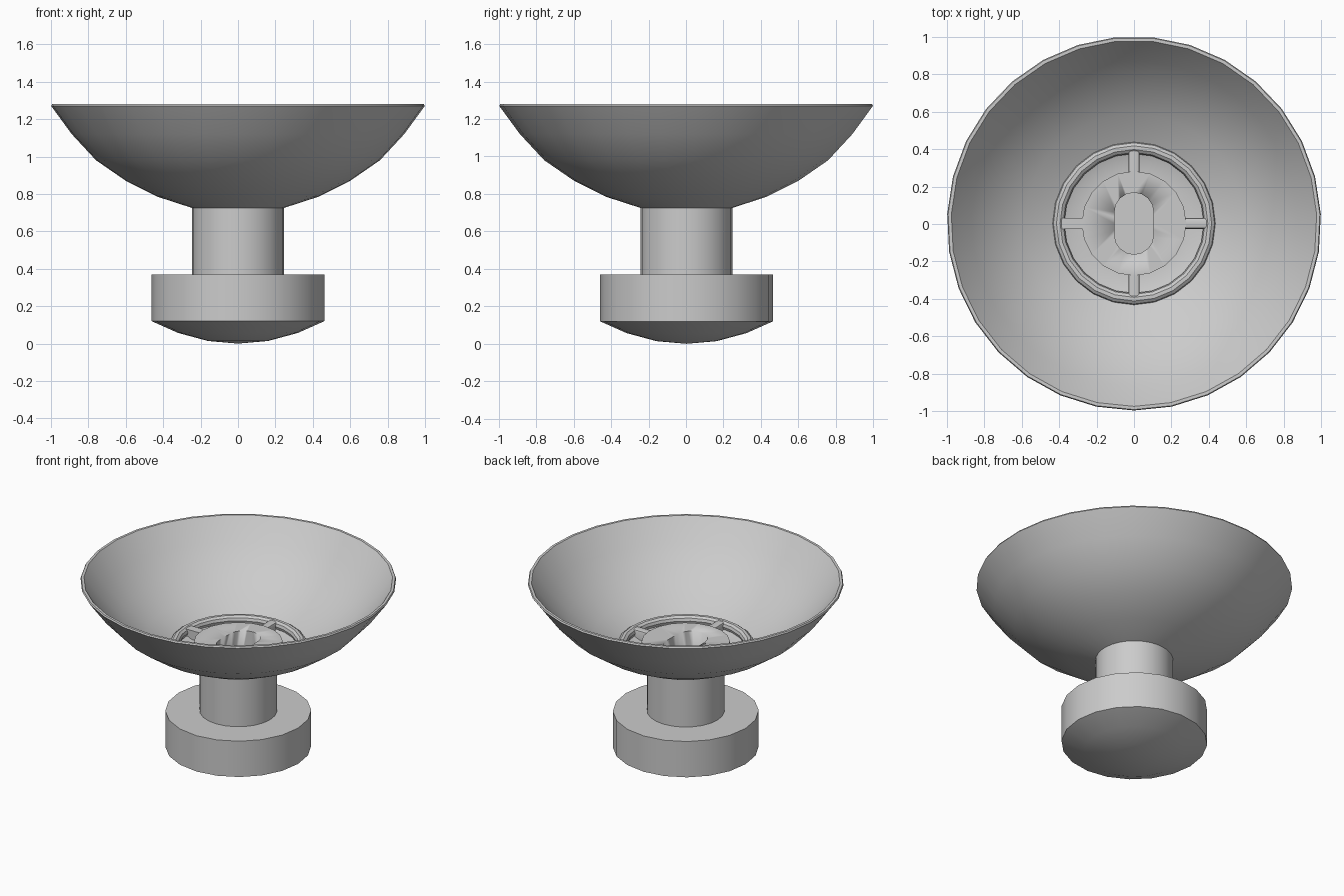
import bpy, bmesh, math

if "Cube" in bpy.data.objects:
    bpy.data.objects.remove(bpy.data.objects["Cube"])

CY = 0.003  # odd-sided rings are re-centred with this small offset


def finish(name, bm, angle=35):
    bmesh.ops.remove_doubles(bm, verts=bm.verts, dist=1e-5)
    bmesh.ops.recalc_face_normals(bm, faces=bm.faces)
    me = bpy.data.meshes.new(name)
    bm.to_mesh(me)
    bm.free()
    ob = bpy.data.objects.new(name, me)
    bpy.context.collection.objects.link(ob)
    bpy.ops.object.select_all(action='DESELECT')
    ob.select_set(True)
    bpy.context.view_layer.objects.active = ob
    bpy.ops.object.shade_smooth_by_angle(angle=math.radians(angle))
    return ob


def lathe(name, profile, segs, closed=False):
    """Revolve (radius, z) points around z, first vertex at the front."""
    bm = bmesh.new()
    vs = [bm.verts.new((0, CY - r, z)) for r, z in profile]
    pairs = list(zip(vs, vs[1:])) + ([(vs[-1], vs[0])] if closed else [])
    edges = [bm.edges.new(p) for p in pairs]
    bmesh.ops.spin(bm, geom=vs + edges, cent=(0, CY, 0), axis=(0, 0, 1),
                   angle=2 * math.pi, steps=segs, use_merge=True)
    return finish(name, bm)


# wide thin bowl: outside from the stem to the rim, then back down inside
lathe("bowl", [(0.245, 0.725), (0.43, 0.785), (0.60, 0.87), (0.76, 0.98),
               (0.89, 1.12), (1.0, 1.27), (0.995, 1.28), (0.978, 1.28),
               (0.87, 1.14), (0.74, 1.01), (0.585, 0.9), (0.42, 0.82),
               (0.34, 0.785), (0.245, 0.785)], 31, closed=True)

# rounded foot and stem
lathe("base", [(0, 0.0), (0.16, 0.014), (0.32, 0.057), (0.462, 0.12),
               (0.462, 0.37), (0, 0.37)], 20)
lathe("stem", [(0.245, 0.36), (0.245, 0.75)], 24)

# raised round ring in the bowl
ring = [(0.405 + 0.032 * math.cos(a), 0.822 + 0.032 * math.sin(a))
        for a in (i * math.pi / 5 for i in range(10))]
lathe("drain_ring", ring, 24, closed=True)

# centre hub with an elongated hole
hub = lathe("drain_hub", [(0, 0.60), (0.235, 0.60), (0.235, 0.77),
                          (0.28, 0.77), (0.28, 0.855), (0, 0.855)], 20)
bm = bmesh.new()
outline = []
for sign in (1, -1):
    for i in range(9):
        a = i * math.pi / 8 + (0 if sign > 0 else math.pi)
        outline.append(bm.verts.new((0.105 * math.cos(a),
                       CY + sign * 0.06 + 0.105 * math.sin(a), 0.63)))
face = bm.faces.new(outline)
top = bmesh.ops.extrude_face_region(bm, geom=[face])["geom"]
bmesh.ops.translate(bm, vec=(0, 0, 0.4),
                    verts=[v for v in top if isinstance(v, bmesh.types.BMVert)])
cutter = finish("slot_cutter", bm)
bpy.ops.object.select_all(action='DESELECT')
bpy.context.view_layer.objects.active = hub
hub.select_set(True)
mod = hub.modifiers.new("slot", 'BOOLEAN')
mod.object = cutter
mod.operation = 'DIFFERENCE'
mod.solver = 'EXACT'
bpy.ops.object.modifier_move_to_index(modifier=mod.name, index=0)
bpy.ops.object.modifier_apply(modifier=mod.name)
bpy.data.objects.remove(cutter, do_unlink=True)

# four spokes between hub and ring, with softened top edges
for i in range(4):
    a = i * math.pi / 2
    bm = bmesh.new()
    bmesh.ops.create_cube(bm, size=1)
    for v in bm.verts:
        x, y, z = 0.33 + v.co.x * 0.13, v.co.y * 0.058, 0.814 + v.co.z * 0.068
        v.co = (x * math.cos(a) - y * math.sin(a),
                x * math.sin(a) + y * math.cos(a) + CY, z)
    edges = [e for e in bm.edges if all(v.co.z > 0.82 for v in e.verts)
             and e.calc_length() > 0.1]
    bmesh.ops.bevel(bm, geom=edges, offset=0.012, segments=2, affect='EDGES',
                    profile=0.5)
    finish("drain_spoke_%d" % (i + 1), bm)
